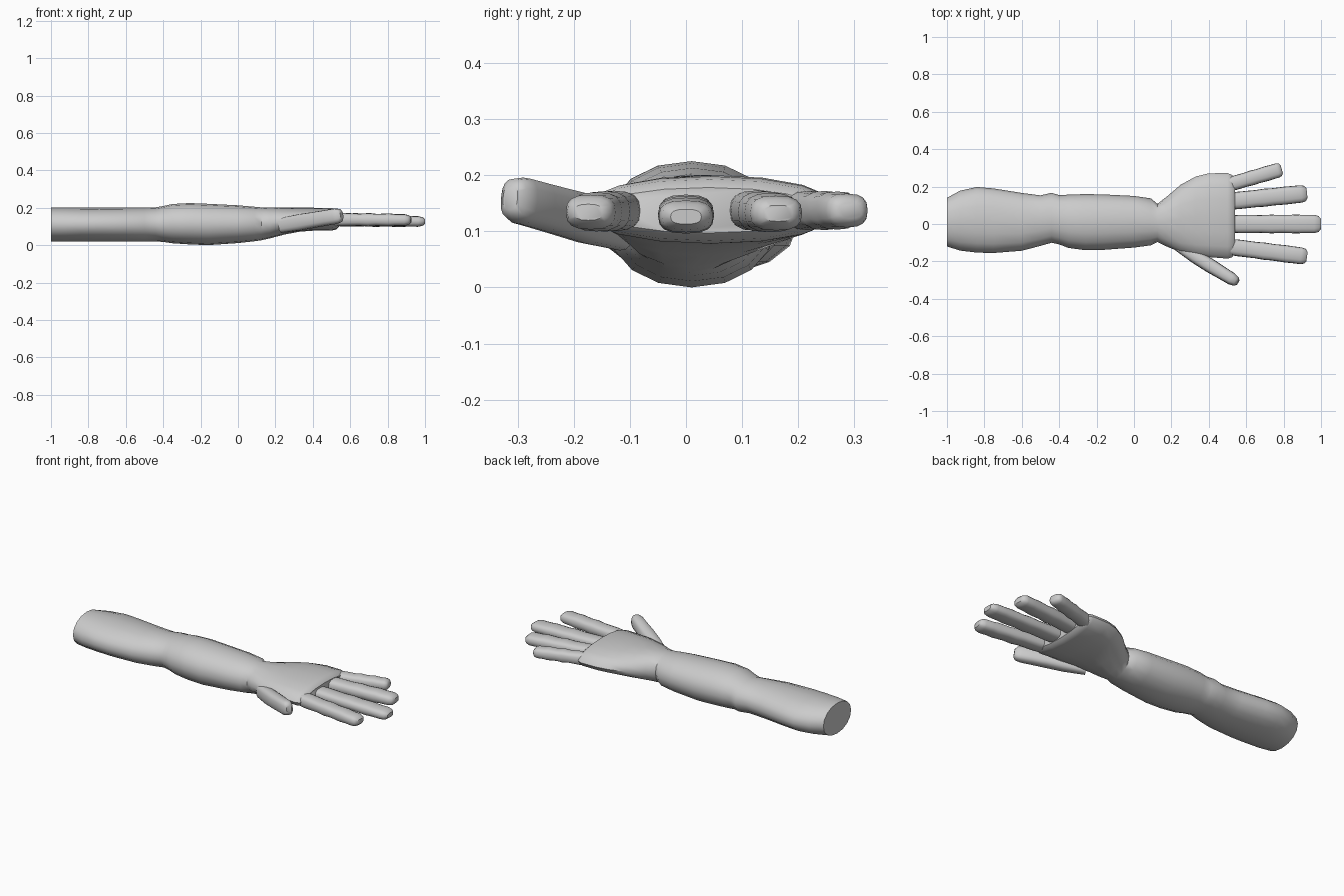
import bpy, bmesh, math
from mathutils import Vector

if "Cube" in bpy.data.objects:
    bpy.data.objects.remove(bpy.data.objects["Cube"])


def loft(name, rings, sides=16):
    """Skin rings of (centre, side vector, up vector, roundness exponent)."""
    bm = bmesh.new()
    loops = []
    for c, u, v, e in rings:
        loop = []
        for i in range(sides):
            a = 2 * math.pi * i / sides
            ca, sa = math.cos(a), math.sin(a)
            p = math.copysign(abs(ca) ** (2 / e), ca)
            q = math.copysign(abs(sa) ** (2 / e), sa)
            loop.append(bm.verts.new(c + u * p + v * q))
        loops.append(loop)
    for a, b in zip(loops, loops[1:]):
        for i in range(sides):
            j = (i + 1) % sides
            bm.faces.new((a[i], a[j], b[j], b[i]))
    bm.faces.new(loops[0][::-1])
    bm.faces.new(loops[-1])
    bmesh.ops.recalc_face_normals(bm, faces=bm.faces)
    mesh = bpy.data.meshes.new(name)
    bm.to_mesh(mesh)
    bm.free()
    ob = bpy.data.objects.new(name, mesh)
    bpy.context.collection.objects.link(ob)
    bpy.ops.object.select_all(action='DESELECT')
    ob.select_set(True)
    bpy.context.view_layer.objects.active = ob
    bpy.ops.object.shade_smooth_by_angle(angle=math.radians(40))
    return ob


# Arm and palm: x, y min, y max, z min, z max
sections = [
    (-1.00, -.120, .140, .020, .200), (-.93, -.142, .178, .020, .200),
    (-.84, -.153, .198, .020, .200), (-.75, -.155, .190, .020, .200),
    (-.60, -.143, .166, .020, .200), (-.50, -.117, .153, .020, .200),
    (-.44, -.100, .167, .020, .202), (-.40, -.109, .154, .017, .209),
    (-.35, -.128, .157, .010, .220), (-.26, -.140, .160, .004, .225),
    (-.16, -.138, .158, .000, .221), (.00, -.126, .150, .011, .213),
    (.09, -.114, .137, .021, .205), (.125, -.096, .108, .026, .202),
    (.17, -.118, .142, .036, .200), (.25, -.152, .210, .057, .200),
    (.33, -.170, .254, .072, .200), (.40, -.177, .271, .077, .200),
    (.50, -.185, .272, .078, .198), (.525, -.178, .262, .083, .193),
    (.54, -.155, .235, .097, .178),
]
loft("arm_and_palm", [
    (Vector((x, (a + b) / 2, (c + d) / 2)), Vector((0, (b - a) / 2, 0)),
     Vector((0, 0, (d - c) / 2)), 2.1) for x, a, b, c, d in sections])

# Length fraction, width factor, height factor: knuckle swells, rounded tip
finger_profile = [(0, .9, .9), (.2, .97, 1), (.4, .95, .9), (.5, 1, 1),
                  (.6, .96, .88), (.75, 1, .97), (.82, .98, .86),
                  (.93, .97, .86), (.975, .86, .7), (1, .55, .4)]


def digit(name, start, end, half_w, half_h, profile):
    s, e = Vector(start), Vector(end)
    d = (e - s).normalized()
    side = Vector((0, 0, 1)).cross(d).normalized()
    up = d.cross(side)
    loft(name, [(s.lerp(e, t), side * half_w * w, up * half_h * h, 2.7)
                for t, w, h in profile])


# Four fingers
digit("index_finger", (.47, -.117, .137), (.925, -.174, .134), .046, .036, finger_profile)
digit("middle_finger", (.47, 0, .134), (1.0, 0, .126), .050, .033, finger_profile)
digit("ring_finger", (.47, .117, .138), (.925, .164, .132), .048, .036, finger_profile)
digit("little_finger", (.47, .200, .137), (.79, .293, .137), .040, .035, finger_profile)

# Thumb, tilted up and outward
thumb_profile = [(0, .7, .9), (.3, .95, 1), (.55, 1, .96), (.75, .92, .95),
                 (.9, .88, .95), (.97, .7, .82), (1, .4, .5)]
digit("thumb", (.23, -.115, .105), (.555, -.313, .160), .038, .044, thumb_profile)
